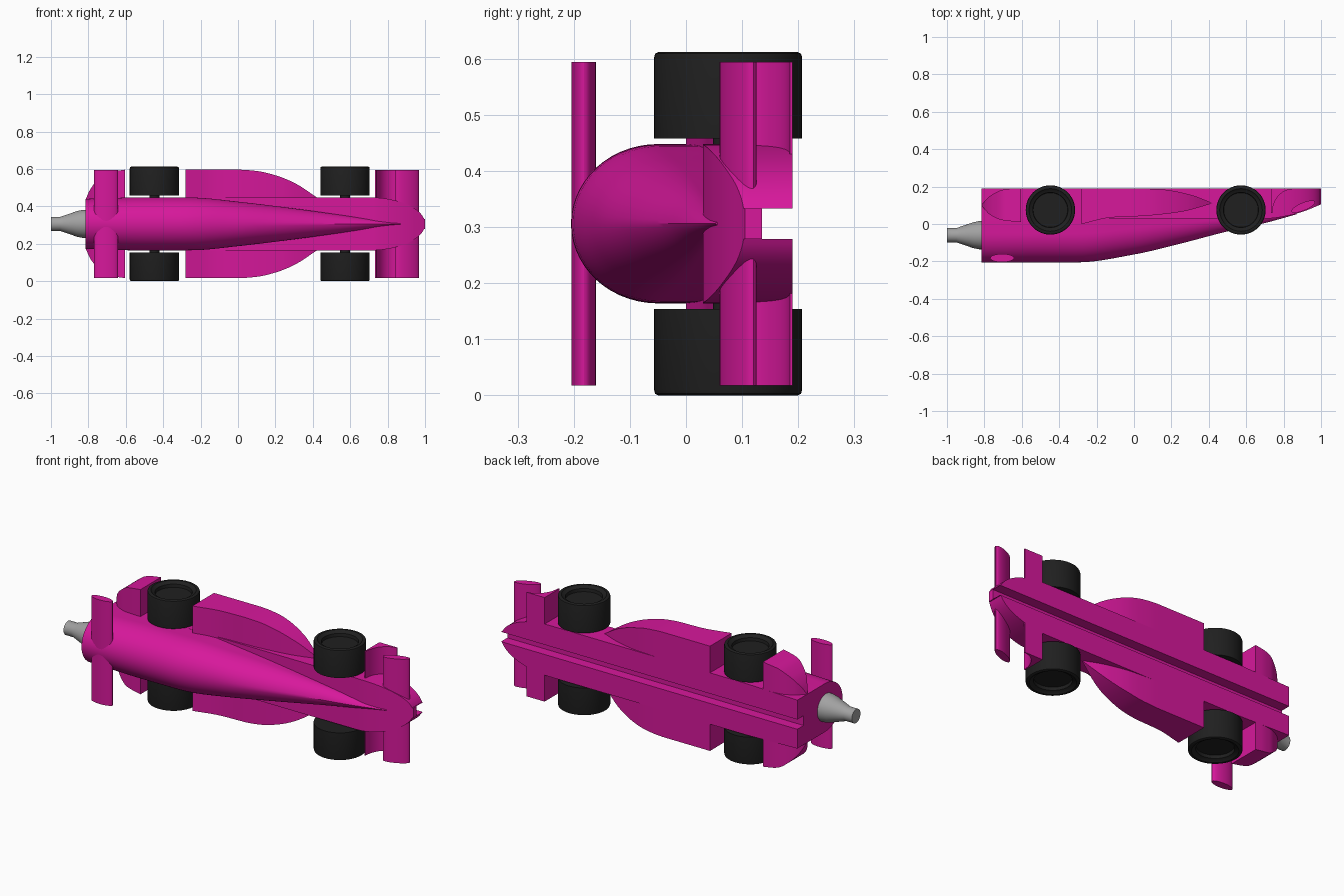
import bpy, bmesh, math

if "Cube" in bpy.data.objects:
    bpy.data.objects.remove(bpy.data.objects["Cube"])

CZ = 0.306                       # height of the car's centre line (car lies on its side)
BOTTOM = 0.19                    # underside plane of the car, facing +y


def material(name, rgb):
    m = bpy.data.materials.new(name)
    m.diffuse_color = (*rgb, 1)
    m.use_nodes = True
    m.node_tree.nodes["Principled BSDF"].inputs["Base Color"].default_value = m.diffuse_color
    return m


PINK = material("pink", (0.68, 0.009, 0.33))
BLACK = material("rubber", (0.014, 0.014, 0.014))
GREY = material("metal", (0.36, 0.36, 0.36))


def loft(name, rings, mat, angle=30):
    """Skin a closed solid through a list of equal-length rings."""
    bm = bmesh.new()
    vs = [[bm.verts.new(p) for p in r] for r in rings]
    n = len(rings[0])
    for a, b in zip(vs, vs[1:]):
        for i in range(n):
            j = (i + 1) % n
            bm.faces.new((a[i], a[j], b[j], b[i]))
    bm.faces.new(vs[0])
    bm.faces.new(vs[-1])
    bmesh.ops.remove_doubles(bm, verts=bm.verts, dist=1e-5)
    bmesh.ops.recalc_face_normals(bm, faces=bm.faces)
    me = bpy.data.meshes.new(name)
    bm.to_mesh(me)
    bm.free()
    ob = bpy.data.objects.new(name, me)
    bpy.context.collection.objects.link(ob)
    me.materials.append(mat)
    bpy.ops.object.select_all(action='DESELECT')
    ob.select_set(True)
    bpy.context.view_layer.objects.active = ob
    bpy.ops.object.shade_smooth_by_angle(angle=math.radians(angle))
    return ob


def interp(keys, x):
    """Smooth monotone interpolation of (x, value) keys."""
    if x <= keys[0][0]:
        return keys[0][1]
    if x >= keys[-1][0]:
        return keys[-1][1]
    s = [(b[1] - a[1]) / (b[0] - a[0]) for a, b in zip(keys, keys[1:])]
    m = [s[0]] + [0 if p * q <= 0 else 2 * p * q / (p + q) for p, q in zip(s, s[1:])] + [s[-1]]
    for i in range(len(s)):
        x0, y0 = keys[i]
        x1, y1 = keys[i + 1]
        if x <= x1:
            h = x1 - x0
            t = (x - x0) / h
            return (y0 * (1 + 2 * t) * (1 - t) ** 2 + h * m[i] * t * (1 - t) ** 2
                    + y1 * t * t * (3 - 2 * t) + h * m[i + 1] * t * t * (t - 1))


def span(a, b, n):
    return [a + (b - a) * i / n for i in range(n + 1)]


def prism(name, profile, z0, z1):
    return loft(name, [[(x, y, z) for x, y in profile] for z in (z0, z1)], PINK)


# Upper body: rounded hull that sharpens into a ridge at the nose
TOP = [(-0.815, -0.205), (-0.3, -0.205), (0, -0.163), (0.24, -0.107), (0.51, -0.037),
       (0.68, 0.0), (0.87, 0.052)]
WIDTH = [(-0.815, 0.134), (-0.5, 0.142), (-0.25, 0.141), (0, 0.119), (0.87, 0.003)]
WAIST = [(-0.815, -0.05), (-0.3, -0.05), (0.2, 0.0), (0.87, 0.06)]
rings = []
for x in span(-0.815, 0.87, 40):
    w, yb = interp(WIDTH, x), interp(WAIST, x)
    h = yb - interp(TOP, x)
    t = 0.35 * max(0, x) / 0.87
    ring = [(x, 0.07, CZ + w)]
    for a in span(0, math.pi, 28):
        rise = (1 - t) * math.sin(a) + t * (1 - abs(math.cos(a)))
        ring.append((x, yb - h * rise, CZ + w * math.cos(a)))
    rings.append(ring + [(x, 0.07, CZ - w)])
loft("upper_body", rings, PINK)

# Floor body: constant width, rounded sloping nose, slot along the underside
NOSE = [(-0.815, 0.03), (0.72, 0.03), (0.8, 0.04), (0.9, 0.065), (1.0, 0.105)]
rings = []
for x in [-0.815, -0.5, 0.7] + [0.7 + 0.3 * math.sin(a) for a in span(0.1, 1.38, 18)] + [1.0]:
    w = 0.142
    if x < -0.5:
        w = interp(WIDTH, x)
    elif x > 0.7:
        w = max(0.0275, 0.142 * math.sqrt(max(0, 1 - ((x - 0.7) / 0.3) ** 2)))
    half = [(w, interp(NOSE, x)), (w, BOTTOM), (0.027, BOTTOM), (0.027, 0.135)]
    rings.append([(x, y, CZ + d) for d, y in half] + [(x, y, CZ - d) for d, y in reversed(half)])
loft("floor_body", rings, PINK)

# Side pods and rear fairings: box sections closing to a point (outer, top, bottom curves)
POD = ([(-0.28, 0.29), (0, 0.29), (0.1, 0.283), (0.2, 0.26), (0.3, 0.22), (0.42, 0.143)],
       [(-0.28, 0.0), (-0.12, 0.035), (0.05, 0.043), (0.25, 0.065), (0.42, 0.11)],
       [(-0.28, BOTTOM), (0.02, BOTTOM), (0.15, 0.185), (0.3, 0.157), (0.42, 0.112)])
FAIRING = ([(-0.815, 0.13), (-0.79, 0.185), (-0.75, 0.235), (-0.69, 0.275), (-0.605, 0.29)],
           [(-0.815, 0.098), (-0.77, 0.05), (-0.7, 0.02), (-0.605, 0.01)],
           [(-0.815, 0.102), (-0.77, 0.15), (-0.7, 0.183), (-0.64, BOTTOM), (-0.605, BOTTOM)])
# Front flap: concave ramp behind the front wing
RAMP = [(0.845 - 0.105 * math.sin(a), 0.06 + 0.125 * math.cos(a))
        for a in span(0, math.pi / 2, 12)]
RAMP += [(0.733, 0.06), (0.733, BOTTOM), (0.845, BOTTOM)]

for side, s in (("left", 1), ("right", -1)):
    for name, (out, top, bot) in (("side_pod", POD), ("rear_fairing", FAIRING)):
        rings = []
        for x in span(out[0][0], out[-1][0], 24):
            o, t, b = interp(out, x), interp(top, x), interp(bot, x)
            rings.append([(x, t, CZ + s * 0.1), (x, t, CZ + s * o),
                          (x, b, CZ + s * o), (x, b, CZ + s * 0.1)])
        loft(f"{side}_{name}", rings, PINK)
    prism(f"{side}_front_flap", RAMP, CZ + s * 0.06, CZ + s * 0.288)


# Wings: tilted elliptical bars
def wing(name, cx, cy, rx, ry, tilt):
    c, d = math.cos(tilt), math.sin(tilt)
    pts = [(rx * math.cos(a), ry * math.sin(a)) for a in span(0, 2 * math.pi, 32)[:-1]]
    prism(name, [(cx + u * c - v * d, cy + u * d + v * c) for u, v in pts],
          CZ - 0.288, CZ + 0.288)


wing("rear_wing", -0.705, -0.182, 0.064, 0.022, 0)
wing("front_wing", 0.905, 0.093, 0.069, 0.021, 0.4)


# Turned parts: profile of (radius, distance along axis)
def turned(name, profile, place, mat):
    circle = span(0, 2 * math.pi, 48)[:-1]
    loft(name, [[place(d, max(r, 1e-3) * math.cos(a), max(r, 1e-3) * math.sin(a)) for a in circle]
                for r, d in profile], mat)


# Wheels with a recessed outer face, and axles
TYRE = [(0.0, 0), (0.132, 0), (0.132, 0.144), (0.130, 0.151), (0.124, 0.154),
        (0.114, 0.154), (0.108, 0.148), (0.094, 0.142), (0.092, 0.125), (0.0, 0.125)]
for end, cx in (("rear", -0.447), ("front", 0.572)):
    for side, s in (("left", 1), ("right", -1)):
        turned(f"{end}_{side}_wheel", TYRE,
               lambda d, u, v: (cx + u, 0.075 + v, CZ + s * (0.152 + d)), BLACK)
    turned(f"{end}_axle", [(0.027, -0.16), (0.027, 0.16)],
           lambda d, u, v: (cx + u, 0.075 + v, CZ + d), BLACK)

# Gas cartridge at the tail
NECK = [(0.038, -1.0), (0.038, -0.95), (0.045, -0.93), (0.06, -0.885), (0.069, -0.86),
        (0.075, -0.83), (0.076, -0.78)]
turned("gas_cartridge", NECK, lambda d, u, v: (d, -0.06 + u, CZ + v), GREY)
